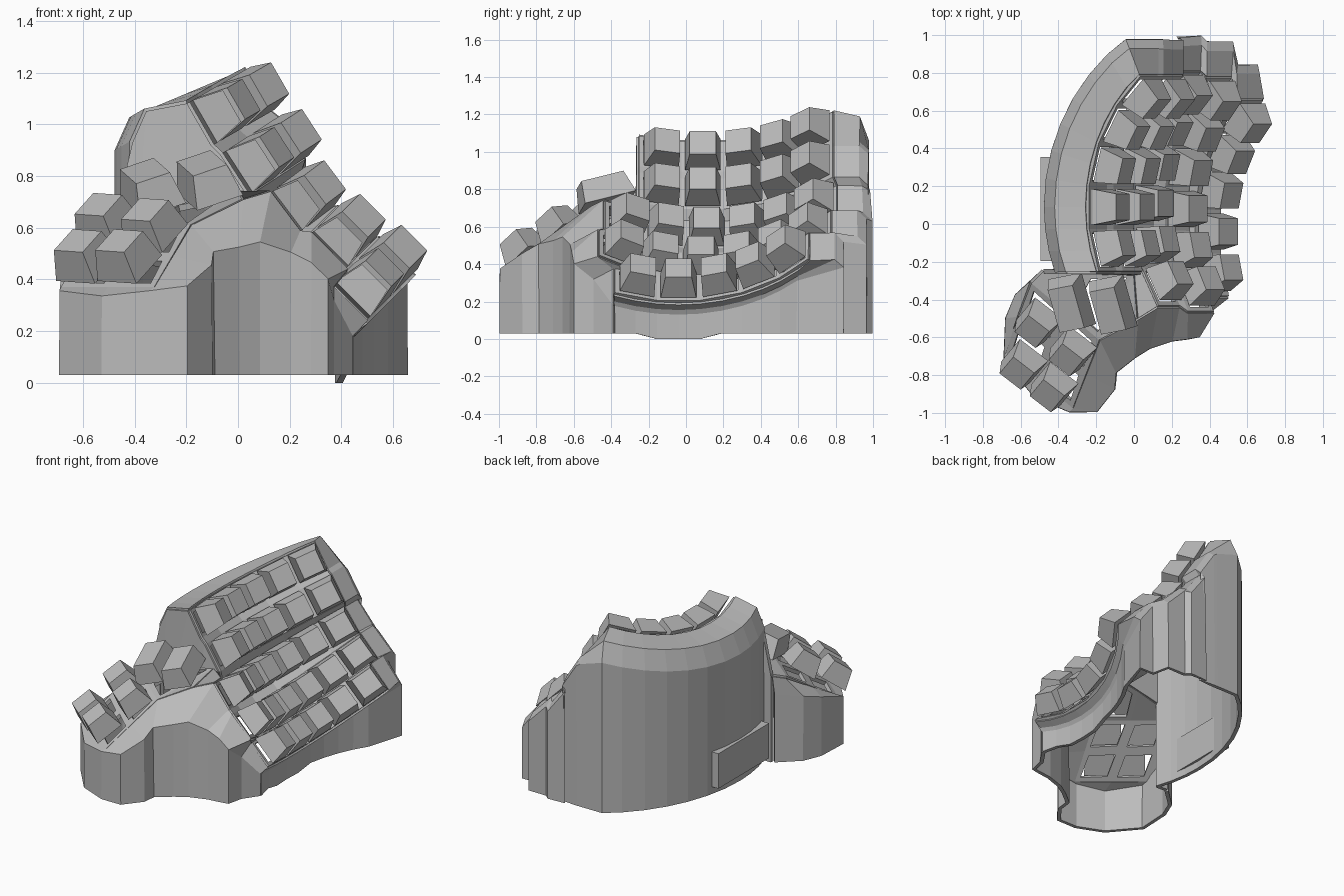
import bpy, bmesh
from math import sin, cos, radians
from mathutils import Vector, Matrix

if "Cube" in bpy.data.objects:
    bpy.data.objects.remove(bpy.data.objects["Cube"], do_unlink=True)

grey = bpy.data.materials.new("plain_grey")
grey.use_nodes = True
GREY = (0.5, 0.5, 0.5, 1)
grey.diffuse_color = GREY
grey.node_tree.nodes["Principled BSDF"].inputs["Base Color"].default_value = GREY

FLOOR = 0.03
STEP = radians(14.6)   # turn between neighbouring keys of a column
RAD = 0.75             # column radius at the cap tops
DEPTH = -0.17          # switch plate below the cap tops
HALF = 0.095           # half width of a column plate
LAST = 3.4

# finger columns: x, z, tilt, y offset, first row
COLS = [(-0.06, 1.05, 60, 0.09, -1), (0.07, 0.86, 57, 0.09, -1),
        (0.17, 0.65, 53, 0.11, -2), (0.34, 0.50, 45, 0.08, -2),
        (0.50, 0.38, 45, -0.04, -1)]


def finish(name, bm, thick=0.0):
    me = bpy.data.meshes.new(name)
    bm.to_mesh(me)
    bm.free()
    ob = bpy.data.objects.new(name, me)
    bpy.context.collection.objects.link(ob)
    me.materials.append(grey)
    if thick:
        mod = ob.modifiers.new("thickness", 'SOLIDIFY')
        mod.thickness = thick
        mod.offset = 0
    return ob


def sheet(name, polys, holes=(), border=0.034):
    """Shell from polygons; those in holes become open key frames."""
    bm = bmesh.new()
    for poly in polys:
        bm.faces.new([bm.verts.new(p) for p in poly])
    frames = [bm.faces.new([bm.verts.new(p) for p in poly]) for poly in holes]
    bm.normal_update()
    if frames:
        bmesh.ops.inset_individual(bm, faces=frames, thickness=border)
        bmesh.ops.delete(bm, geom=frames, context='FACES')
    bmesh.ops.remove_doubles(bm, verts=bm.verts[:], dist=0.0005)
    bmesh.ops.recalc_face_normals(bm, faces=bm.faces[:])
    return finish(name, bm, 0.025)


def loft(lines):
    """Quads between successive lines of points."""
    return [(a[i], a[i + 1], b[i + 1], b[i])
            for a, b in zip(lines, lines[1:]) for i in range(len(a) - 1)]


def floor_line(line):
    return [Vector((p.x, p.y, FLOOR)) for p in line]


def frame(c, row):
    """Curve centre, crosswise direction and key direction of a column."""
    x, z, tilt, y, first = COLS[c]
    t, a = radians(tilt), row * STEP
    n = Vector((sin(t), 0, cos(t)))
    across = Vector((cos(t), 0, -sin(t)))
    up = n * cos(a) - Vector((0, sin(a), 0))
    return Vector((x, y, z)) + n * RAD, across, up


def P(c, row, v):
    """Point on the switch plate."""
    centre, across, up = frame(c, min(row, LAST))
    return centre - up * (RAD - DEPTH) + across * v


def cap(name, top, across, up, length=0.19):
    """Tapered key cap whose top centre sits at the given point."""
    z = up.normalized()
    y = z.cross(across).normalized()
    x = y.cross(z)
    m = Matrix((x, y, z)).transposed().to_4x4()
    m.translation = top
    bm = bmesh.new()
    bmesh.ops.create_cube(bm, size=1)
    for v in bm.verts:
        shrink = 0.05 if v.co.z > 0 else 0
        v.co = Vector((v.co.x * (0.19 - shrink), v.co.y * (length - shrink),
                       0 if v.co.z > 0 else -0.13))
    bm.transform(m)
    return finish(name, bm)


# finger keys and their switch plate
key_quads, webs = [], []
for c, col in enumerate(COLS):
    for r in range(col[4], 4):
        centre, across, up = frame(c, r)
        cap(f"finger_key_{c + 1}_{r + 3}", centre - up * RAD, across, up)
        lo, hi = r - 0.5, r + 0.5
        key_quads.append((P(c, lo, -HALF), P(c, hi, -HALF), P(c, hi, HALF), P(c, lo, HALF)))
        if c < 4 and r >= max(col[4], COLS[c + 1][4]):
            webs.append((P(c, lo, HALF), P(c, hi, HALF),
                         P(c + 1, hi, -HALF), P(c + 1, lo, -HALF)))
sheet("finger_plate", webs, key_quads)

# tall curved side wall, running on around the back and the outer side
rows = [i / 2 - 1.5 for i in range(11)]
rim, ridge, outer = [], [], []


def add_rim(p, off, lift, drop):
    rim.append(p)
    ridge.append(p + off * 0.75 + Vector((0, 0, lift)))
    outer.append(p + off - Vector((0, 0, drop)))


for r in rows:
    a = max(r, 0) * STEP * 1.4
    add_rim(P(0, r, -HALF), Vector((-cos(a), sin(a) * 0.88, 0)) * 0.21, -0.03, 0.15)
for c in range(5):
    for s in (-HALF, HALF):
        if (c, s) != (0, -HALF):
            add_rim(P(c, LAST, s), Vector((-0.03 if s > 0 and c == 4 else 0, 0.175, 0)), 0.0, 0.04)
for r in reversed(rows[:-1]):
    add_rim(P(4, r, HALF), Vector((-0.06, 0, 0)), -0.03, 0.06)
bottom = floor_line(outer)
for i in (-3, -4, -5):
    bottom[i].z = 0.0
sheet("side_and_back_wall", loft([rim, ridge, outer, bottom]))

# thumb deck grid
ORIGIN, U, V = Vector((-0.54, -0.31, 0.6)), Vector((0.18, -0.15, 0)), Vector((-0.07, -0.18, -0.12))


def T(i, j):
    return ORIGIN + U * i + V * j


back = [Vector(p) for p in ((-0.48, -0.25, 0.62), (-0.25, -0.25, 0.68), (0, -0.26, 0.73))]
joint = Vector((0.02, -0.5, 0.7))
thumb_frames = [(T(i, j), T(i + 1, j), T(i + 1, j + 1), T(i, j + 1))
                for i in (0, 1) for j in (0, 1)]
thumb_frames.append((T(1, 0), back[1], back[2], T(2, 0)))
sheet("thumb_deck", [(T(0, 0), back[0], back[1], T(1, 0)), (T(2, 0), back[2], joint)],
      thumb_frames, 0.045)

# bridges between thumb deck and finger plate
sheet("front_bridge", [
    (back[2], joint, P(2, -2.5, -HALF), P(2, -1.5, -HALF)),
    (P(1, -1.5, HALF), back[2], P(2, -1.5, -HALF)),
    (P(3, -1.5, HALF), P(3, -2.5, HALF), P(4, -1.5, -HALF))])

# steep wall from the inner columns down to the thumb deck
top = [outer[0], ridge[0], rim[0], P(0, -1.5, HALF), P(1, -1.5, -HALF), P(1, -1.5, HALF)]
foot = [back[0].lerp(back[2], i / 5) for i in range(6)]
sheet("inner_column_wall", loft([top, foot]))
sheet("inner_corner_wall", loft([[outer[0], back[0]], floor_line([outer[0], back[0]])]))

# low wall around the front and the thumb deck
low_rim = [P(4, -1.5, HALF), P(4, -1.5, -HALF), P(3, -2.5, HALF), P(3, -2.5, -HALF),
           P(2, -2.5, HALF), P(2, -2.5, -HALF), joint, T(2, 0), T(2, 1), T(2, 2),
           T(2, 2), T(1, 2), T(0, 2), T(0, 1), T(0, 0), back[0]]
low_outer = [outer[-1]] + [Vector(p) for p in (
    (0.36, -0.49, 0.32), (0.34, -0.59, 0.4), (0.28, -0.6, 0.46),
    (0.2, -0.61, 0.5), (0.08, -0.65, 0.54), (0, -0.7, 0.52), (-0.1, -0.78, 0.5),
    (-0.11, -0.87, 0.45), (-0.2, -0.985, 0.37), (-0.34, -0.985, 0.35), (-0.52, -0.91, 0.33),
    (-0.68, -0.72, 0.35), (-0.67, -0.5, 0.43), (-0.62, -0.38, 0.47), (-0.49, -0.26, 0.5))]
sheet("front_and_thumb_wall", loft([low_rim, low_outer, floor_line(low_outer)]))

# thumb keys: four square ones and two long ones
tilt = Vector((-0.32, -0.49, 0.81))
for i, p in enumerate([(-0.54, -0.57, 0.69), (-0.36, -0.72, 0.67),
                       (-0.62, -0.79, 0.55), (-0.46, -0.91, 0.55)]):
    cap(f"thumb_key_{i + 1}", Vector(p), U, tilt)
for i, p in enumerate([(-0.36, -0.45, 0.82), (-0.14, -0.46, 0.85)]):
    cap(f"long_thumb_key_{i + 1}", Vector(p), Vector((1, 0.22, 0.25)),
        Vector((-0.25, -0.3, 0.92)), 0.29)

# raised block on the tall side wall
bm = bmesh.new()
bmesh.ops.create_cube(bm, size=1)
bm.transform(Matrix.Translation((-0.465, 0.08, 0.2)) @ Matrix.Diagonal((0.06, 0.55, 0.24, 1)))
finish("side_block", bm)
